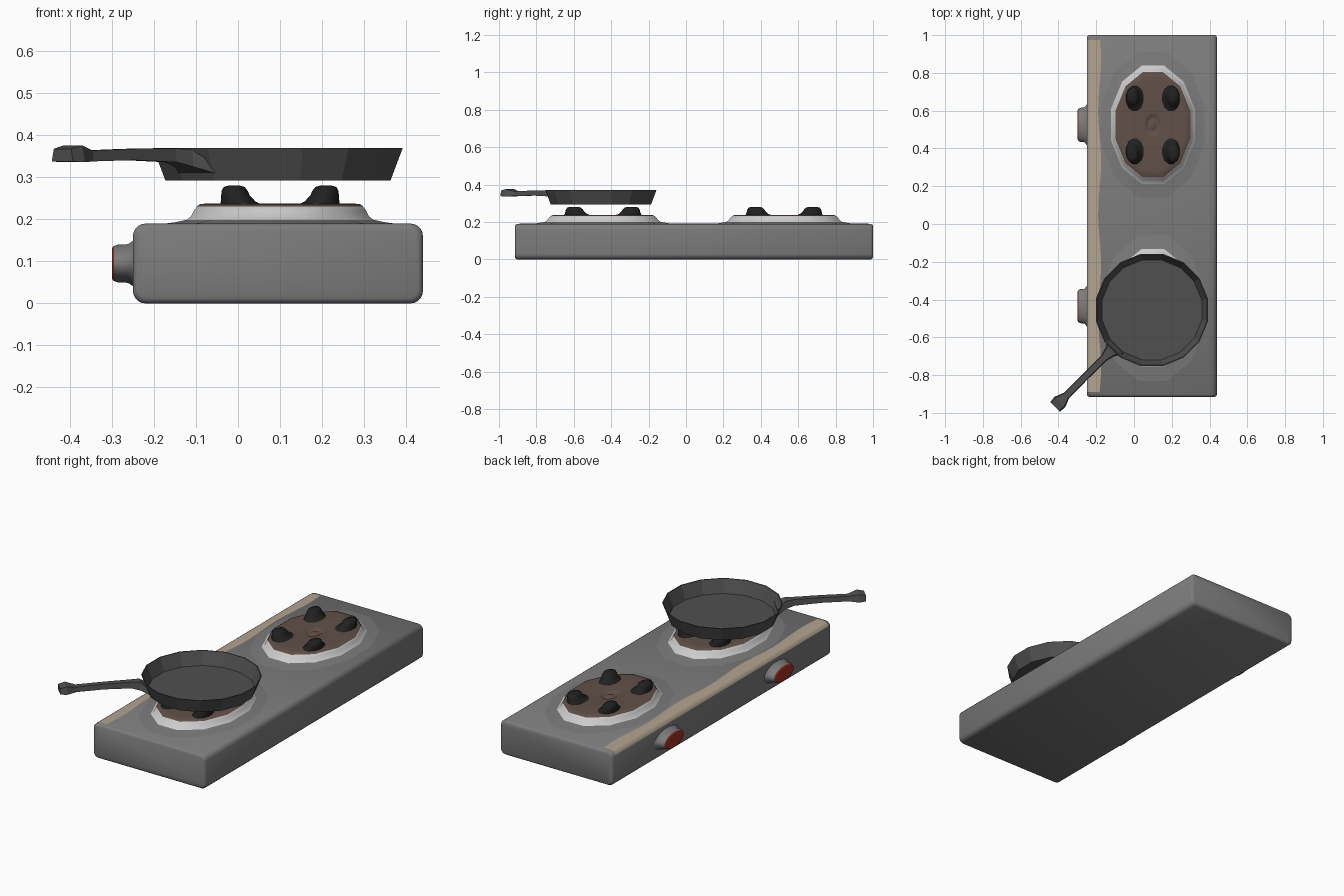
import bpy, bmesh, math

if "Cube" in bpy.data.objects:
    bpy.data.objects.remove(bpy.data.objects["Cube"])

def mat(name, c):
    m = bpy.data.materials.new(name)
    m.diffuse_color = (*c, 1)
    m.use_nodes = True
    m.node_tree.nodes["Principled BSDF"].inputs["Base Color"].default_value = m.diffuse_color
    return m

GREY = mat("grey_enamel", (0.2, 0.2, 0.2))
WHITE = mat("pale_ring", (0.6, 0.6, 0.6))
BROWN = mat("brown_plate", (0.12, 0.08, 0.065))
BLACK = mat("black_support", (0.015, 0.015, 0.015))
IRON = mat("pan_iron", (0.08, 0.08, 0.08))
RED = mat("red_cap", (0.35, 0.03, 0.02))
TAN = mat("tan_strip", (0.45, 0.37, 0.28))

def loft(name, rings, material, smooth=40, caps=(True, True), closed=True):
    """Skin a list of equally long point rings."""
    bm = bmesh.new()
    rows = [[bm.verts.new(p) for p in r] for r in rings]
    n = len(rows[0])
    for a, b in zip(rows, rows[1:]):
        for i in range(n if closed else n - 1):
            j = (i + 1) % n
            bm.faces.new((a[i], a[j], b[j], b[i]))
    if caps[0]:
        bm.faces.new(rows[0][::-1])
    if caps[1]:
        bm.faces.new(rows[-1])
    bmesh.ops.recalc_face_normals(bm, faces=bm.faces)
    me = bpy.data.meshes.new(name)
    bm.to_mesh(me)
    bm.free()
    me.materials.append(material)
    ob = bpy.data.objects.new(name, me)
    bpy.context.collection.objects.link(ob)
    if smooth:
        bpy.ops.object.select_all(action='DESELECT')
        ob.select_set(True)
        bpy.context.view_layer.objects.active = ob
        bpy.ops.object.shade_smooth_by_angle(angle=math.radians(smooth))
    return ob

def oval(cx, cy, z, rx, ry, n):
    """Horizontal polygon ring with flat sides facing the axes."""
    k = 1 / math.cos(math.pi / n)
    return [(cx + rx * k * math.cos((i + .5) * math.tau / n),
             cy + ry * k * math.sin((i + .5) * math.tau / n), z) for i in range(n)]

# body: rounded box skinned along y
X0, X1, Z1, R = -0.25, 0.44, 0.19, 0.03
def body_ring(y, inset):
    pts = []
    r = R - inset * .5
    for cx, cz, a0 in ((X1 - inset - r, Z1 - inset - r, 0), (X0 + inset + r, Z1 - inset - r, 90),
                       (X0 + inset + r, inset + r, 180), (X1 - inset - r, inset + r, 270)):
        for k in range(6):
            a = math.radians(a0 + 18 * k)
            pts.append((cx + r * math.cos(a), y, cz + r * math.sin(a)))
    return pts

E = ((0, .012), (.004, .005), (.012, 0))
loft("body", [body_ring(-0.915 + d, i) for d, i in E] +
     [body_ring(1.0 - d, i) for d, i in reversed(E)], GREY, 50)

# tan strip wrapped over the left top edge, with a wavy inner border
strip = []
for k in range(25):
    y = -0.89 + 1.865 * k / 24
    edge = -0.182 + 0.008 * math.sin(k * 0.9)
    row = [(edge, y, Z1 + .0015)]
    for a in (90, 108, 126, 144, 162):
        t = math.radians(a)
        row.append((X0 + R + (R + .0015) * math.cos(t), y, Z1 - R + (R + .0015) * math.sin(t)))
    strip.append(row)
loft("tan_strip", strip, TAN, 60, (False, False), False)

# burners
SY = 1.41
for tag, cy in (("front", -0.445), ("back", 0.525)):
    def ring_set(profile):
        return [oval(0.1, cy, z, r, r * SY, 12) for r, z in profile]
    loft(tag + "_burner_skirt", ring_set([(.29, .188), (.25, .193), (.222, .199)]),
         GREY, 60, (False, False))
    loft(tag + "_burner_ring", ring_set([(.222, .199), (.211, .208), (.204, .222), (.197, .231), (.188, .235)]),
         WHITE, 60, (False, False))
    loft(tag + "_burner_plate", ring_set([(.198, .231), (.19, .2365), (.17, .238), (.045, .238), (.037, .236),
                                          (.03, .229), (.022, .228), (.014, .233), (.006, .235)]),
         BROWN, 60, (False, True))
    # four pan supports, leaning outwards
    for sx in (-1, 1):
        for sy in (-1, 1):
            rings = []
            for r, lean, z in ((.05, -.014, .234), (.041, -.006, .243), (.034, .0, .257),
                               (.031, .002, .268), (.025, .003, .277), (.012, .003, .281)):
                rings.append(oval(0.1 + sx * (.106 + lean), cy + sy * (.15 + lean), z, r, r * 1.45, 12))
            loft(f"{tag}_support_{'l' if sx < 0 else 'r'}{'f' if sy < 0 else 'b'}", rings, BLACK, 60)

# control knobs on the left side
for tag, cy in (("front", -0.435), ("back", 0.525)):
    def knob(profile):
        return [[(x, cy + b, .095 + a) for a, b, _ in oval(0, 0, 0, .045 * s, .09 * s, 16)]
                for x, s in profile]
    loft(tag + "_knob", knob([(-.245, 1.25), (-.253, 1.15), (-.262, 1.02), (-.285, 1), (-.295, .93)]),
         GREY, 50, (True, False))
    loft(tag + "_knob_cap", knob([(-.295, .93), (-.299, .85), (-.3, .75)]), RED, 60, (False, True))

# frying pan, flat faceted
PX, PY = 0.095, -0.455
loft("pan", [oval(PX, PY, z, r, r, 16) for r, z in
             ((.268, .293), (.297, .37), (.292, .37), (.264, .299))], IRON, 0)

# pan handle with flared end
S = math.sqrt(.5)
handle = []
for d, w, lo, hi in ((.272, .062, .31, .335), (.315, .032, .325, .366), (.36, .02, .336, .369),
                     (.50, .019, .341, .368), (.64, .02, .338, .364), (.69, .04, .336, .376),
                     (.725, .036, .338, .368)):
    handle.append([(PX - S * d + S * u, PY - S * d - S * u, z)
                   for u, z in ((-w, lo), (w, lo), (w * .8, hi), (-w * .8, hi))])
loft("pan_handle", handle, IRON, 0)
